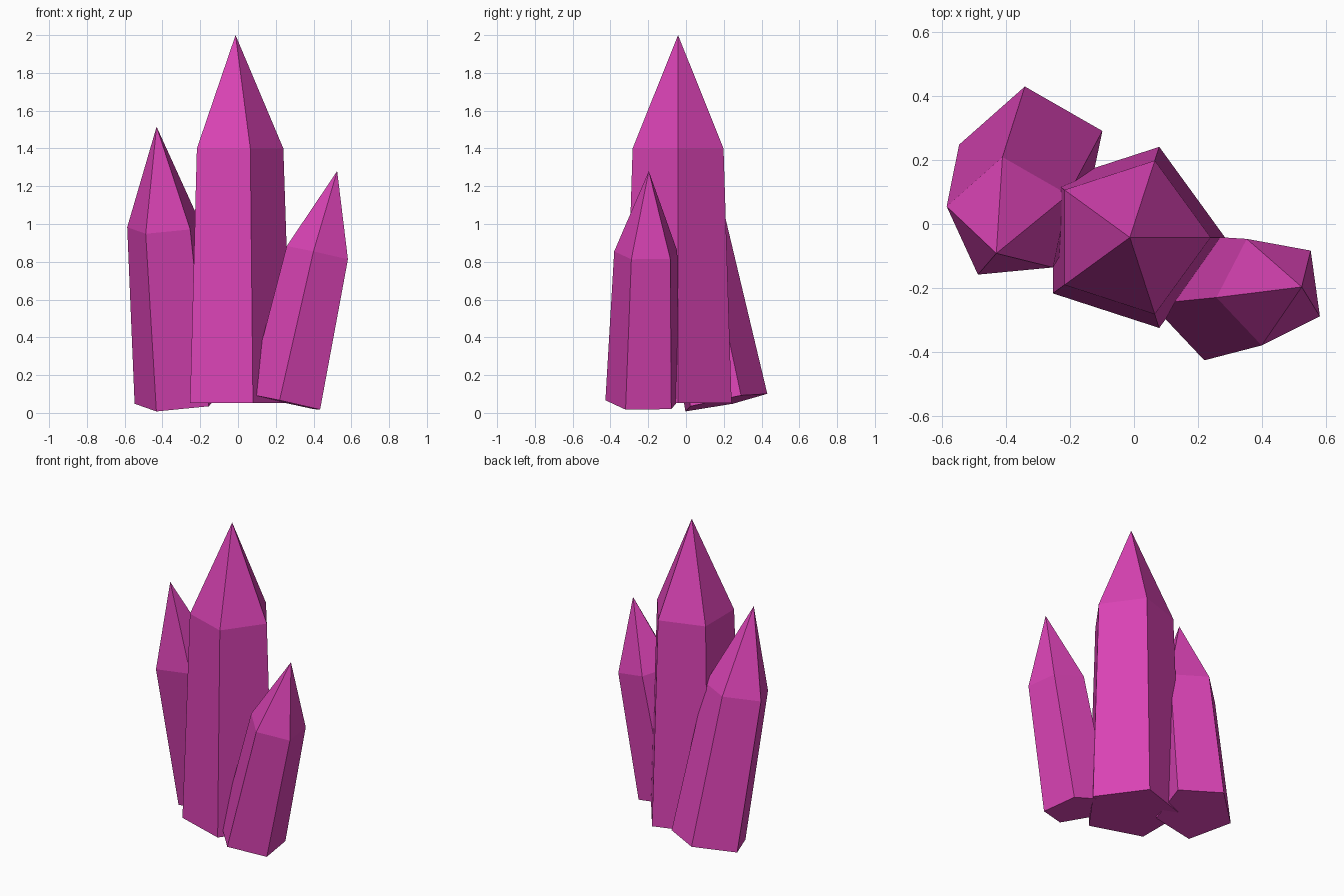
import bpy, bmesh, math
from mathutils import Vector

if "Cube" in bpy.data.objects:
    bpy.data.objects.remove(bpy.data.objects["Cube"])

magenta = bpy.data.materials.new("magenta_crystal")
magenta.diffuse_color = (0.70, 0.056, 0.46, 1.0)
magenta.use_nodes = True
magenta.node_tree.nodes["Principled BSDF"].inputs["Base Color"].default_value = magenta.diffuse_color


def crystal(name, base, tip, r_base, r_shoulder, shoulder, spin, sides=5):
    """Tapered prism along base->tip with a pointed cap starting at the shoulder fraction."""
    base, tip = Vector(base), Vector(tip)
    axis = tip - base
    tilt = Vector((0, 0, 1)).rotation_difference(axis)
    bm = bmesh.new()

    def ring(center, radius):
        pts = []
        for i in range(sides):
            a = math.radians(spin) + math.tau * i / sides
            offset = Vector((math.cos(a), math.sin(a), 0)) * radius
            pts.append(bm.verts.new(center + tilt @ offset))
        return pts

    low = ring(base, r_base)
    high = ring(base + axis * shoulder, r_shoulder)
    point = bm.verts.new(tip)
    bm.faces.new(low[::-1])
    for i in range(sides):
        j = (i + 1) % sides
        bm.faces.new((low[i], low[j], high[j], high[i]))
        bm.faces.new((high[i], high[j], point))
    mesh = bpy.data.meshes.new(name)
    bm.to_mesh(mesh)
    bm.free()
    mesh.materials.append(magenta)
    obj = bpy.data.objects.new(name, mesh)
    bpy.context.collection.objects.link(obj)
    return obj


# Tall upright crystal, then the two leaning side crystals
crystal("center_crystal", (-0.013, -0.042, 0.052), (-0.013, -0.042, 2.0), 0.298, 0.253, 0.692, 0)
crystal("left_crystal", (-0.315, 0.198, 0.057), (-0.431, -0.092, 1.515), 0.238, 0.202, 0.64, 24)
crystal("right_crystal", (0.255, -0.222, 0.055), (0.525, -0.197, 1.28), 0.208, 0.177, 0.645, -28)
